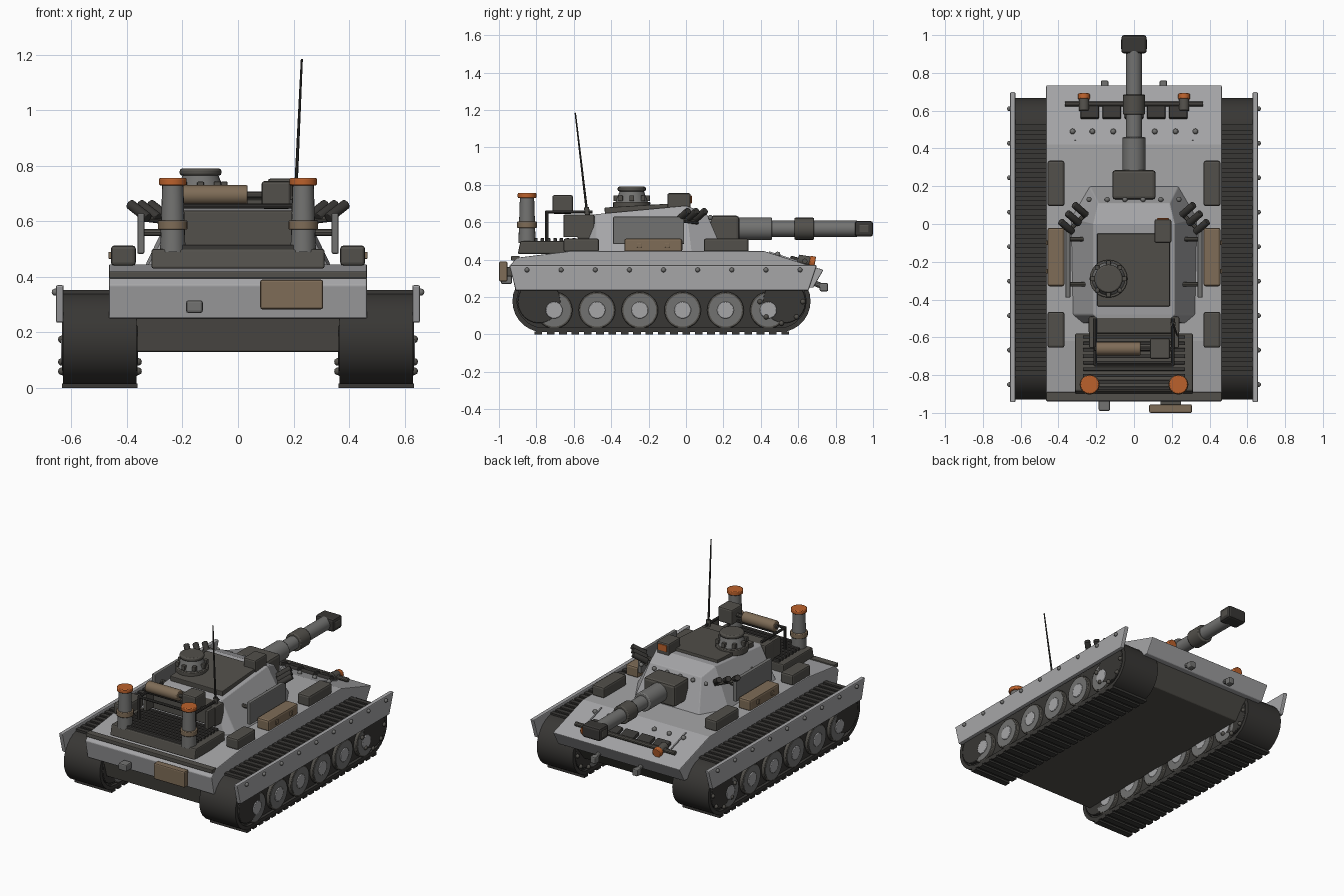
import bpy, bmesh, math
from mathutils import Vector, Matrix

if "Cube" in bpy.data.objects:
    bpy.data.objects.remove(bpy.data.objects["Cube"])


def material(name, col):
    m = bpy.data.materials.new(name)
    m.diffuse_color = (*col, 1)
    m.use_nodes = True
    m.node_tree.nodes["Principled BSDF"].inputs["Base Color"].default_value = m.diffuse_color
    return m


LIGHT = material("light_grey", (0.38, 0.38, 0.39))
STEEL = material("steel_grey", (0.17, 0.17, 0.165))
DARK = material("dark_grey", (0.085, 0.08, 0.07))
RUBBER = material("track_dark", (0.04, 0.038, 0.035))
TAN = material("tan", (0.21, 0.15, 0.095))
ORANGE = material("orange", (0.5, 0.12, 0.025))


def finish(name, bm, mat, bevel=0, smooth=False):
    bmesh.ops.recalc_face_normals(bm, faces=bm.faces[:])
    me = bpy.data.meshes.new(name)
    bm.to_mesh(me)
    bm.free()
    if smooth:
        me.polygons.foreach_set("use_smooth", [True] * len(me.polygons))
        me.set_sharp_from_angle(angle=math.radians(35))
    me.materials.append(mat)
    ob = bpy.data.objects.new(name, me)
    bpy.context.collection.objects.link(ob)
    if bevel:
        b = ob.modifiers.new("bevel", 'BEVEL')
        b.width, b.segments, b.limit_method = bevel, 2, 'ANGLE'
    return ob


def box(name, lo, hi, mat, bevel=0.008, tilt=0):
    lo, hi = Vector(lo), Vector(hi)
    bm = bmesh.new()
    bmesh.ops.create_cube(bm, size=1)
    bmesh.ops.scale(bm, vec=hi - lo, verts=bm.verts)
    ob = finish(name, bm, mat, bevel)
    ob.location = (lo + hi) / 2
    ob.rotation_euler.x = tilt
    return ob


def rod(name, a, b, r, mat, r2=None, n=20, bevel=0):
    a, b = Vector(a), Vector(b)
    bm = bmesh.new()
    q = (b - a).to_track_quat('Z', 'Y').to_matrix().to_4x4()
    bmesh.ops.create_cone(bm, cap_ends=True, segments=n, radius1=r, radius2=r if r2 is None else r2,
                          depth=(b - a).length, matrix=Matrix.Translation((a + b) / 2) @ q)
    return finish(name, bm, mat, bevel, n > 8)


def bolts(name, points, mat=STEEL, r=0.013):
    bm = bmesh.new()
    for p in points:
        bmesh.ops.create_icosphere(bm, subdivisions=2, radius=r, matrix=Matrix.Translation(p))
    return finish(name, bm, mat, 0, True)


def prism(name, prof, x0, x1, mat, bevel=0, smooth=False):
    """Extrude a (y, z) profile along x."""
    bm = bmesh.new()
    A = [bm.verts.new((x0, y, z)) for y, z in prof]
    B = [bm.verts.new((x1, y, z)) for y, z in prof]
    bm.faces.new(A)
    bm.faces.new(B[::-1])
    for i in range(len(A)):
        j = (i + 1) % len(A)
        bm.faces.new((A[i], A[j], B[j], B[i]))
    return finish(name, bm, mat, bevel, smooth)


def stadium(r, n=14):
    pts = []
    for cy, start in ((0.5, -90), (-0.762, 90)):
        for i in range(n + 1):
            t = math.radians(start + 180 * i / n)
            pts.append((cy + r * math.cos(t), 0.178 + r * math.sin(t)))
    return pts


# Hull
prism("upper_hull", [(-0.915, 0.25), (-0.94, 0.37), (-0.905, 0.41), (-0.62, 0.445), (0.42, 0.445),
                     (0.735, 0.345), (0.68, 0.25)], -0.465, 0.465, LIGHT, 0.005)
prism("lower_hull", [(-0.9, 0.27), (-0.86, 0.13), (0.55, 0.13), (0.66, 0.27)], -0.37, 0.37, DARK, 0.005)
box("rear_edge_strip", (-0.465, -0.935, 0.395), (0.465, -0.89, 0.42), DARK, 0.004)

# Running gear, both sides
for s, side in ((-1, "left"), (1, "right")):
    bm = bmesh.new()
    loops = [[bm.verts.new((s * x, y, z)) for y, z in stadium(r)]
             for x, r in ((0.365, 0.166), (0.63, 0.166), (0.63, 0.142), (0.365, 0.142))]
    n = len(loops[0])
    for k in range(4):
        P, Q = loops[k], loops[(k + 1) % 4]
        for i in range(n):
            bm.faces.new((P[i], P[(i + 1) % n], Q[(i + 1) % n], Q[i]))
    finish(f"track_band_{side}", bm, RUBBER, 0, True)
    prism(f"track_core_{side}", stadium(0.15), s * 0.385, s * 0.61, RUBBER)
    bm = bmesh.new()
    for z, step, h in ((0.008, 0.066, 0.016), (0.345, 0.05, 0.014)):
        y = -0.79
        while y < 0.55:
            m = Matrix.Translation((s * 0.4975, y, z)) @ Matrix.Diagonal((0.272, step * 0.62, h, 1))
            bmesh.ops.create_cube(bm, size=1, matrix=m)
            y += step
    finish(f"track_pads_{side}", bm, RUBBER)
    for i in range(6):
        y = -0.705 + 0.229 * i
        rod(f"road_wheel_{side}_{i}", (s * 0.366, y, 0.13), (s * 0.63, y, 0.13), 0.098, DARK, n=28, bevel=0.004)
        rod(f"wheel_disc_{side}_{i}", (s * 0.362, y, 0.13), (s * 0.633, y, 0.13), 0.088, STEEL, n=28)
        rod(f"wheel_hub_{side}_{i}", (s * 0.36, y, 0.13), (s * 0.638, y, 0.13), 0.045, LIGHT, n=20, bevel=0.004)
    for y, nm in ((-0.785, "idler"), (0.525, "sprocket")):
        rod(f"{nm}_{side}", (s * 0.362, y, 0.175), (s * 0.634, y, 0.175), 0.115, RUBBER, n=24, bevel=0.004)
    bolts(f"sprocket_bolts_{side}", [(s * x, 0.51 + 0.115 * math.cos(t), 0.175 + 0.115 * math.sin(t))
          for x in (0.36, 0.635) for t in [k * math.pi / 4 for k in range(8)]], DARK, 0.014)
    # Side skirt
    prism(f"side_skirt_{side}", [(-0.945, 0.37), (0.7, 0.37), (0.655, 0.235), (-0.91, 0.235)],
          s * 0.628, s * 0.656, LIGHT, 0.006)
    bolts(f"skirt_bolts_{side}", [(s * 0.659, -0.85 + 0.1825 * i, 0.345) for i in range(9)])
    # Fender stowage
    for nm, y0, y1, mat in (("front", 0.095, 0.335, DARK), ("middle", -0.33, -0.02, TAN), ("rear", -0.655, -0.465, DARK)):
        box(f"{nm}_stowage_{side}", sorted_lo := (min(s * 0.368, s * 0.458), y0, 0.44),
            (max(s * 0.368, s * 0.458), y1, 0.513), mat, 0.012)
    for y in (-0.25, -0.1):
        box(f"latch_{side}", (s * 0.461 - 0.006, y - 0.012, 0.465), (s * 0.461 + 0.006, y + 0.012, 0.49), TAN, 0.003)
    # Turret side plate with stand-offs, and smoke tubes
    box(f"turret_side_plate_{side}", (s * 0.35 - 0.013, -0.39, 0.483), (s * 0.35 + 0.013, -0.01, 0.63), STEEL, 0.006)
    for y in (-0.32, -0.08):
        rod(f"plate_bracket_{side}", (s * 0.24, y, 0.56), (s * 0.35, y, 0.56), 0.012, DARK, n=8)
    for i in range(3):
        c = Vector((s * (0.285 + 0.036 * i), 0.075 - 0.045 * i, 0.637))
        d = Vector((s * 0.032, 0.028, 0.025))
        rod(f"smoke_tube_{side}_{i}", c - d, c + d, 0.019, RUBBER, n=12, bevel=0.003)
    rod(f"smoke_bracket_{side}", (s * 0.25, 0.06, 0.6), (s * 0.33, -0.02, 0.61), 0.012, DARK, n=8)
    # Exhaust stacks
    x, y = s * 0.235, -0.85
    rod(f"exhaust_{side}", (x, y, 0.49), (x, y, 0.735), 0.046, STEEL, 0.038)
    rod(f"exhaust_band_{side}", (x, y, 0.57), (x, y, 0.603), 0.053, TAN, bevel=0.004)
    rod(f"exhaust_cap_{side}", (x, y, 0.73), (x, y, 0.756), 0.05, ORANGE, n=16, bevel=0.005)
    # Headlights and tow hooks
    rod(f"headlight_{side}", (s * 0.265, 0.6, 0.4), (s * 0.265, 0.665, 0.39), 0.027, DARK)
    rod(f"headlight_lens_{side}", (s * 0.265, 0.66, 0.39), (s * 0.265, 0.69, 0.385), 0.031, ORANGE, bevel=0.004)
    rod(f"tow_stem_{side}", (s * 0.155, 0.66, 0.285), (s * 0.155, 0.735, 0.255), 0.015, STEEL, n=10)
    box(f"tow_hook_{side}", (s * 0.155 - 0.02, 0.715, 0.23), (s * 0.155 + 0.02, 0.76, 0.275), STEEL)
    box(f"glacis_rib_{side}", (s * 0.31 - 0.004, 0.44, 0.412), (s * 0.31 + 0.004, 0.6, 0.42), LIGHT, 0, -0.307)

# Glacis fittings
rod("front_bar", (-0.365, 0.635, 0.392), (0.365, 0.635, 0.392), 0.014, DARK, n=10)
for i, x in enumerate((-0.235, -0.118, 0, 0.118, 0.235)):
    box(f"spare_link_{i}", (x - 0.049, 0.555, 0.382), (x + 0.049, 0.63, 0.412), RUBBER, 0.008, -0.307)
bolts("glacis_bolts", [(x * s, 0.49, 0.428) for x in (0.11, 0.22, 0.325) for s in (-1, 1)], STEEL, 0.015)

# Turret shell: base ring lofted to a creased, sloping roof
bm = bmesh.new()
half = [[(0.235, 0.2, 0.44), (0.335, 0.03, 0.44), (0.325, -0.48, 0.44), (0.27, -0.525, 0.44)],
        [(0.19, 0.11, 0.648), (0.215, 0, 0.688), (0.215, -0.48, 0.643), (0.19, -0.51, 0.638)]]
R = [[bm.verts.new(p) for p in h] for h in half]
L = [[bm.verts.new((-x, y, z)) for x, y, z in h] for h in half]
for S in (R, L):
    for i in range(3):
        bm.faces.new((S[0][i], S[0][i + 1], S[1][i + 1], S[1][i]))
for i in range(3):
    bm.faces.new((R[1][i], R[1][i + 1], L[1][i + 1], L[1][i]))
for i in (0, 3):
    bm.faces.new((R[0][i], R[1][i], L[1][i], L[0][i]))
bm.faces.new(R[0] + L[0][::-1])
finish("turret_shell", bm, LIGHT, 0.005)
box("roof_plate", (-0.195, -0.435, 0.655), (0.19, -0.05, 0.69), DARK, 0.004, 0.06)
bolts("turret_bolts", [(x, 0.13, 0.625) for x in (-0.238, -0.142, -0.048, 0.048, 0.142, 0.238)], STEEL, 0.014)

# Gun
G = 0.565
box("mantlet", (-0.115, 0.13, G - 0.075), (0.115, 0.285, G + 0.07), DARK, 0.016)
for nm, y0, y1, r, mat in (("gun_sleeve", 0.27, 0.46, 0.061, STEEL), ("gun_barrel", 0.44, 0.92, 0.043, STEEL),
                           ("gun_collar", 0.58, 0.685, 0.059, DARK)):
    rod(nm, (0, y0, G), (0, y1, G), r, mat, n=24, bevel=0.006)
box("muzzle_brake", (-0.067, 0.903, G - 0.042), (0.067, 1.0, G + 0.042), RUBBER, 0.014)
box("muzzle_port", (-0.069, 0.925, G - 0.022), (0.069, 0.978, G + 0.022), DARK, 0.006)

# Cupola with vision blocks
cx, cy = -0.135, -0.29
rod("cupola_flange", (cx, cy, 0.665), (cx, cy, 0.708), 0.1, DARK, n=24, bevel=0.004)
rod("cupola_drum", (cx, cy, 0.7), (cx, cy, 0.765), 0.09, STEEL, 0.065, n=24)
rod("cupola_hatch", (cx, cy, 0.765), (cx, cy, 0.79), 0.075, DARK, n=24, bevel=0.008)
for k in range(8):
    t = k * math.pi / 4
    p = Vector((cx + 0.085 * math.cos(t), cy + 0.085 * math.sin(t), 0.728))
    h = Vector((0.012, 0.012, 0.015))
    box(f"vision_block_{k}", p - h, p + h, DARK, 0.003)
box("gunner_sight", (0.108, -0.1, 0.67), (0.198, 0.025, 0.755), DARK, 0.01)
box("sight_lens", (0.122, 0.02, 0.7), (0.184, 0.031, 0.742), ORANGE, 0.003)

# Engine deck grille
prism("engine_deck", [(-0.9, 0.43), (-0.885, 0.5), (-0.58, 0.5), (-0.58, 0.43)], -0.312, 0.312, DARK, 0.008)
for i in range(9):
    y = -0.87 + 0.034 * i
    box(f"deck_slat_{i}", (-0.27, y - 0.009, 0.495), (0.27, y + 0.009, 0.515), RUBBER, 0.003)

# Bustle rack and its load
box("bustle_box", (-0.24, -0.58, 0.51), (0.24, -0.49, 0.64), DARK, 0.008)
for s in (-1, 1):
    box("rack_side", (s * 0.225 - 0.012, -0.655, 0.52), (s * 0.225 + 0.012, -0.52, 0.64), DARK, 0.005)
    rod("rack_rail", (s * 0.205, -0.5, 0.655), (s * 0.205, -0.75, 0.655), 0.009, RUBBER, n=8)
    rod("rack_post", (s * 0.205, -0.745, 0.5), (s * 0.205, -0.745, 0.66), 0.009, RUBBER, n=8)
for y in (-0.745, -0.66):
    rod("rack_cross_bar", (-0.21, y, 0.655), (0.21, y, 0.655), 0.009, RUBBER, n=8)
rod("tarp_roll", (-0.2, -0.66, 0.695), (0.035, -0.66, 0.695), 0.036, TAN, bevel=0.006)
rod("roll_core", (-0.21, -0.66, 0.695), (0.09, -0.66, 0.695), 0.012, DARK, n=10)
box("rack_box", (0.085, -0.715, 0.645), (0.19, -0.605, 0.745), DARK, 0.01)

# Antenna
rod("antenna_base", (0.205, -0.525, 0.62), (0.207, -0.532, 0.68), 0.014, DARK, n=12)
rod("antenna", (0.206, -0.53, 0.66), (0.23, -0.592, 1.185), 0.007, RUBBER, 0.004, n=8)

# Rear fittings
box("rear_stowage", (0.08, -1.0, 0.283), (0.307, -0.955, 0.39), TAN, 0.008)
box("rear_stowage_mount", (0.14, -0.96, 0.31), (0.25, -0.91, 0.36), DARK, 0.004)
box("rear_tow_block", (-0.187, -0.99, 0.27), (-0.127, -0.93, 0.315), STEEL, 0.008)
